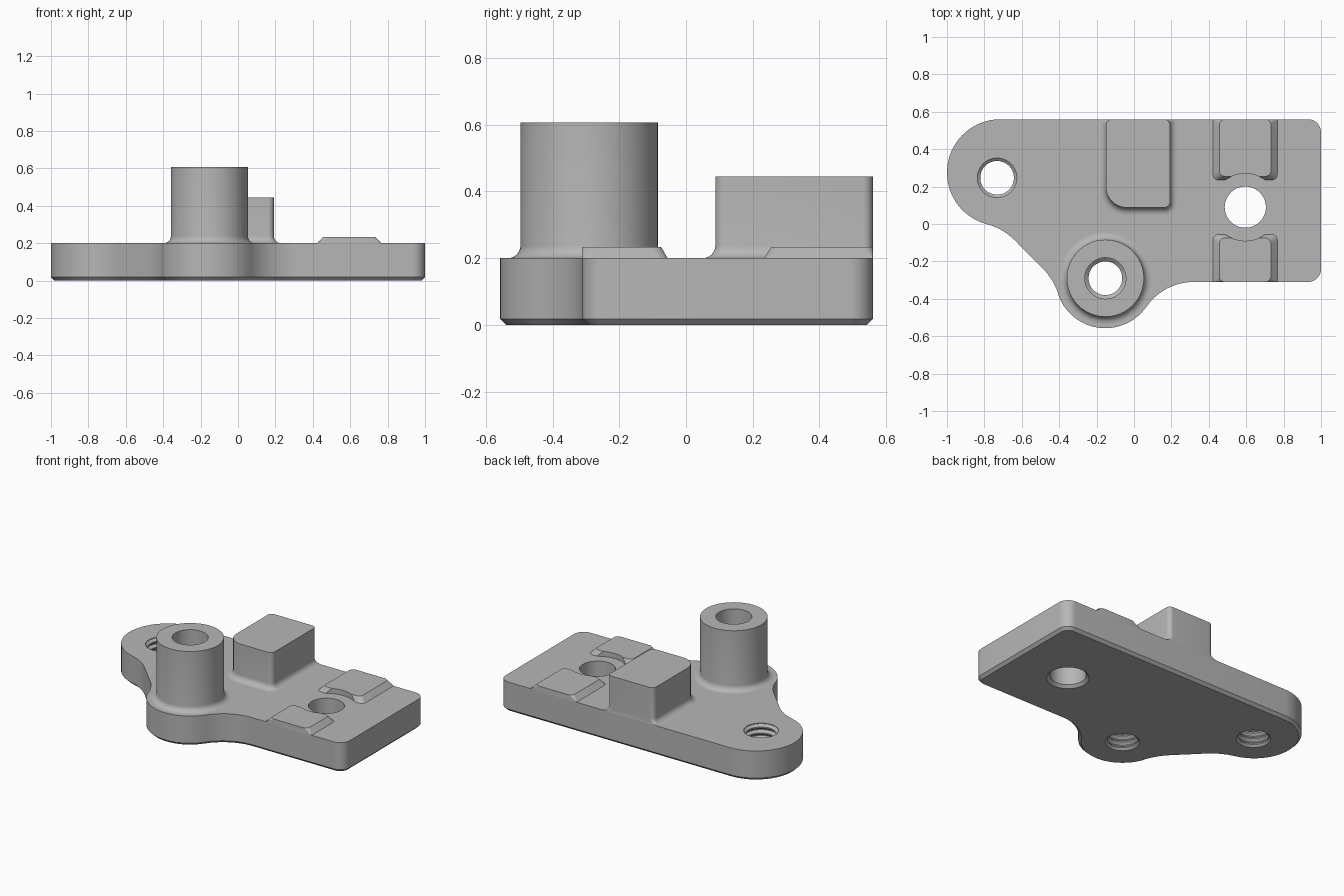
import bpy, bmesh
from math import sin, cos, pi, radians

if "Cube" in bpy.data.objects:
    bpy.data.objects.remove(bpy.data.objects["Cube"], do_unlink=True)

gray = bpy.data.materials.new("machined_gray")
gray.use_nodes = True
gray.diffuse_color = (0.47, 0.47, 0.47, 1)
gray.node_tree.nodes["Principled BSDF"].inputs["Base Color"].default_value = gray.diffuse_color

TOP = 0.2      # top face of the plate
SINK = 0.01    # how far raised parts reach into the plate
BACK = 0.56
BOSS = (-0.153, -0.29)


def arc(c, r, a0, a1, n=12):
    angles = [radians(a0 + (a1 - a0) * i / n) for i in range(n + 1)]
    return [(c[0] + r * cos(a), c[1] + r * sin(a)) for a in angles]


def loft(name, layers):
    """Closed solid skinned through (z, outline) layers."""
    bm = bmesh.new()
    rings = [[bm.verts.new((x, y, z)) for x, y in outline] for z, outline in layers]
    n = len(rings[0])
    for low, high in zip(rings, rings[1:]):
        for i in range(n):
            j = (i + 1) % n
            bm.faces.new((low[i], low[j], high[j], high[i]))
    bm.faces.new(rings[0][::-1])
    bm.faces.new(rings[-1])
    bmesh.ops.remove_doubles(bm, verts=bm.verts, dist=1e-5)
    bmesh.ops.recalc_face_normals(bm, faces=bm.faces)
    mesh = bpy.data.meshes.new(name)
    bm.to_mesh(mesh)
    bm.free()
    mesh.materials.append(gray)
    ob = bpy.data.objects.new(name, mesh)
    bpy.context.collection.objects.link(ob)
    return ob


def lathe(name, c, profile, n=64):
    return loft(name, [(z, arc(c, r, 0, 360 - 360 / n, n - 1)) for r, z in profile])


def rounded(x0, x1, y0, y1, radii):
    """Rectangle outline; corner radii run front-left, front-right, back-right, back-left."""
    corners = [(x0, y0, 1, 1), (x1, y0, -1, 1), (x1, y1, -1, -1), (x0, y1, 1, -1)]
    pts = []
    for k, ((x, y, sx, sy), r) in enumerate(zip(corners, radii)):
        pts += arc((x + sx * r, y + sy * r), r, 180 + 90 * k, 270 + 90 * k, 8)
    return pts


def cut(ob, cutters):
    bpy.context.view_layer.objects.active = ob
    for c in cutters:
        mod = ob.modifiers.new("cut", "BOOLEAN")
        mod.operation = "DIFFERENCE"
        mod.solver = "EXACT"
        mod.object = c
        bpy.ops.object.modifier_apply(modifier=mod.name)


# Base plate: tangent arcs, with a chamfered bottom edge
def plate_outline(d):
    return (arc((0.93, -0.24), 0.07 - d, -90, 0) + arc((0.93, 0.49), 0.07 - d, 0, 90)
            + arc((-0.715, 0.275), 0.285 - d, 90, 255.2, 32)
            + arc((-0.871, -0.32), 0.33 + d, 75.2, 45)
            + arc((-0.737, -0.4835), 0.35 + d, 45, 18.7)
            + arc(BOSS, 0.267 - d, 198.7, 325.2, 28)
            + arc((0.32, -0.619), 0.309 + d, 145.2, 90, 16))


plate = loft("base_plate", [(0, plate_outline(0.018)), (0.018, plate_outline(0)),
                            (TOP, plate_outline(0))])

# Boss with a fillet at its foot
FILLET = 0.038
steps = [i * pi / 12 for i in range(7)]
foot = [(FILLET * (1 - sin(a)), TOP + FILLET * (1 - cos(a))) for a in steps]
boss = lathe("round_boss", BOSS, [(0.206 + FILLET, TOP - SINK)]
             + [(0.206 + o, z) for o, z in foot] + [(0.206, 0.606)])


# Stop block, flush with the back edge
def block_outline(o):
    back = max(0.03 - o, 0.001)
    return rounded(-0.15 - o, 0.192 + o, 0.088 - o, BACK, (0.11 + o, 0.03 + o, back, back))


block = loft("stop_block", [(TOP - SINK, block_outline(FILLET))]
             + [(z, block_outline(o)) for o, z in foot] + [(0.445, block_outline(0))])

# Two low pads either side of the plain hole
HOLE = (0.595, 0.09)


def pad(name, y0, y1, inner_front):
    def outline(o):
        a, b = (0.02 * o, 0) if inner_front else (0, 0.02 * o)
        soft, hard = 0.03, 0.03 * o + 0.001
        radii = (soft, soft, hard, hard) if inner_front else (hard, hard, soft, soft)
        return rounded(0.422 + 0.034 * o, 0.766 - 0.034 * o, y0 + a, y1 - b, radii)
    return loft(name, [(TOP - SINK, outline(0)), (TOP, outline(0)), (TOP + 0.034, outline(1))])


back_pad = pad("back_pad", 0.235, BACK, True)
front_pad = pad("front_pad", -0.31, -0.055, False)


# Cutters: plain hole, pad relief and two ridged bores
def ridges(z0, z1, pitch=0.04, minor=0.09, major=0.107):
    pts = []
    for i in range(round((z1 - z0) / pitch)):
        z = z0 + i * pitch
        pts += [(minor, z), (minor, z + 0.2 * pitch),
                (major, z + 0.55 * pitch), (major, z + 0.65 * pitch)]
    return pts + [(minor, z1)]


plain = lathe("plain_hole_cutter", HOLE, [(0.138, -0.01), (0.11, 0.018), (0.11, 0.3)])
relief = lathe("relief_cutter", HOLE, [(0.18, 0.1), (0.18, 0.4)])
bore = lathe("boss_bore_cutter", BOSS, [(0.115, -0.01)] + ridges(0.013, 0.293)
             + [(0.11, 0.31), (0.11, 0.7)])
side = lathe("side_bore_cutter", (-0.732, 0.247), [(0.115, -0.01)] + ridges(0.013, 0.213)
             + [(0.09, 0.3)])
cutters = [plain, relief, bore, side]

cut(plate, [plain, bore, side])
cut(boss, [bore])
cut(back_pad, [relief])
cut(front_pad, [relief])
for c in cutters:
    bpy.data.objects.remove(c, do_unlink=True)

# Smooth curves, keep machined edges crisp
bpy.ops.object.select_all(action="DESELECT")
for ob in (plate, boss, block, back_pad, front_pad):
    ob.select_set(True)
bpy.context.view_layer.objects.active = plate
bpy.ops.object.shade_smooth_by_angle(angle=radians(30))
